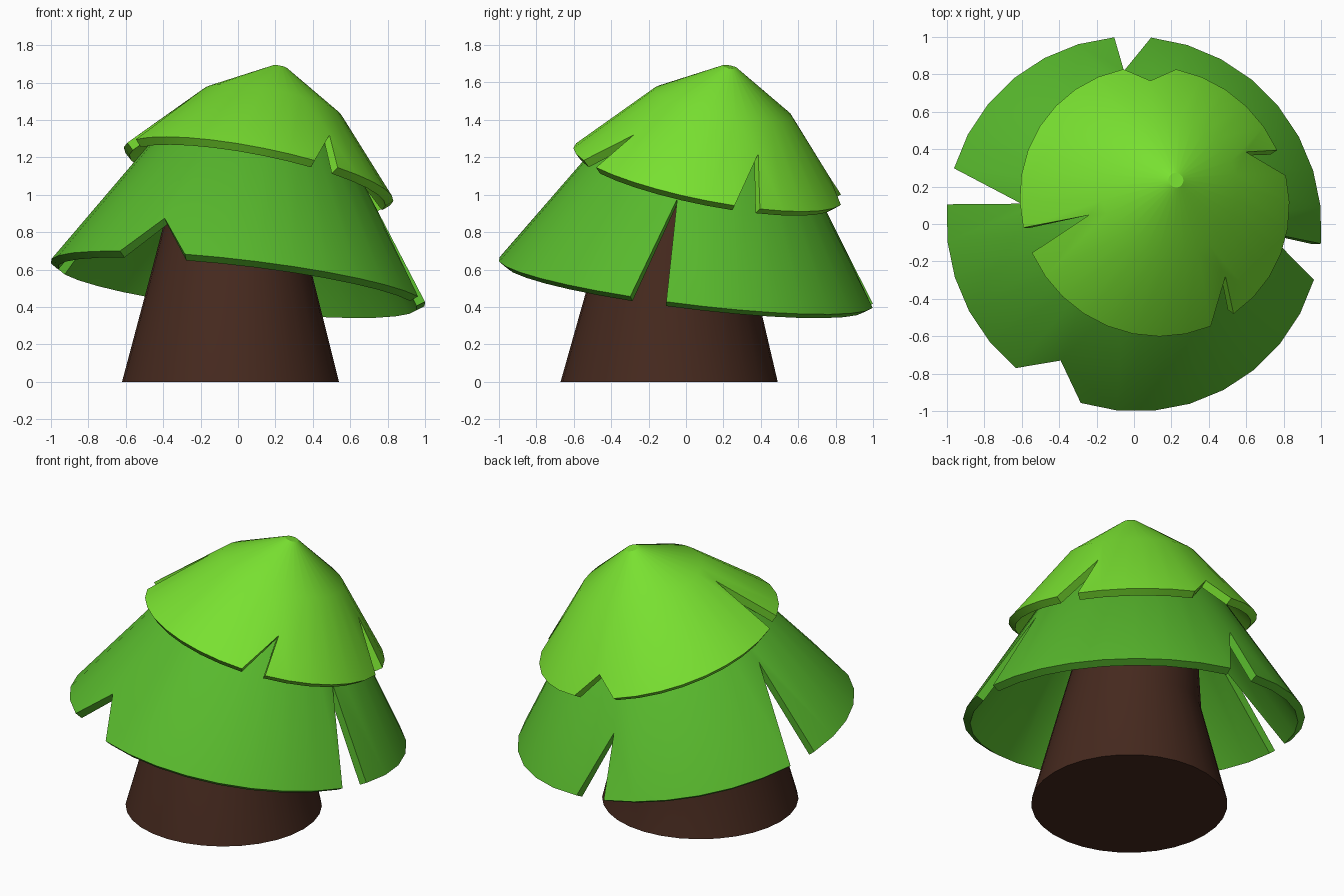
import bpy, bmesh
from math import sin, cos, radians
from mathutils import Vector

if "Cube" in bpy.data.objects:
    bpy.data.objects.remove(bpy.data.objects["Cube"])

SIDES = 32
STEP = 360 / SIDES


def finish(bm, name, color, thickness=0):
    bmesh.ops.recalc_face_normals(bm, faces=bm.faces) if not thickness else None
    mesh = bpy.data.meshes.new(name)
    bm.to_mesh(mesh)
    bm.free()
    obj = bpy.data.objects.new(name, mesh)
    bpy.context.collection.objects.link(obj)
    mat = bpy.data.materials.new(name + "_color")
    mat.diffuse_color = (*color, 1)
    mat.use_nodes = True
    mat.node_tree.nodes["Principled BSDF"].inputs["Base Color"].default_value = mat.diffuse_color
    mesh.materials.append(mat)
    bpy.ops.object.select_all(action='DESELECT')
    bpy.context.view_layer.objects.active = obj
    obj.select_set(True)
    if thickness:
        mod = obj.modifiers.new("thickness", 'SOLIDIFY')
        mod.thickness = thickness
        mod.offset = -1
        bpy.ops.object.modifier_apply(modifier=mod.name)
    bpy.ops.object.shade_smooth_by_angle(angle=radians(30))
    return obj


def canopy(name, origin, axis, profile, start, notches, color):
    """Tilted cone shell; notches = {first side: (side count, tip angle, tip height 0-1)}"""
    bm = bmesh.new()
    axis = Vector(axis).normalized()
    turn = Vector((0, 0, 1)).rotation_difference(axis)

    def point(r, h, deg):
        a = radians(deg)
        return bm.verts.new(Vector(origin) + turn @ Vector((r * cos(a), r * sin(a), h)))

    rings = [[point(r, h, start + STEP * k) for k in range(SIDES)] for r, h in profile]
    rim, top = rings[0], rings[1]
    (r0, h0), (r1, h1) = profile[:2]
    cut, after = set(), {}
    # triangular cuts in the rim
    for k, (span, deg, t) in notches.items():
        tip = point(r0 + (r1 - r0) * t, h0 + (h1 - h0) * t, deg)
        bm.faces.new((rim[k], tip, top[k]))
        for j in range(k, k + span):
            bm.faces.new((tip, top[(j + 1) % SIDES], top[j]))
            cut.add(j)
        after[(k + span) % SIDES] = tip
    # remaining skirt and upper bands
    for k in range(SIDES):
        n = (k + 1) % SIDES
        if k not in cut:
            f = [rim[k], rim[n], top[n], top[k]]
            if k in after:
                f.append(after[k])
            bm.faces.new(f)
        for a, b in zip(rings[1:], rings[2:]):
            bm.faces.new((a[k], a[n], b[n], b[k]))
    bm.faces.new(rings[-1])
    for v in [v for v in bm.verts if not v.link_faces]:
        bm.verts.remove(v)
    return finish(bm, name, color, 0.05)


# trunk: stacked rings, slightly leaning
bm = bmesh.new()
trunk_rings = [(-0.04, -0.09, 0.0, 0.58), (-0.035, -0.075, 0.62, 0.42), (0.0, 0.06, 1.1, 0.33)]
loops = [[bm.verts.new((x + r * cos(radians(STEP * k)), y + r * sin(radians(STEP * k)), z))
          for k in range(SIDES)] for x, y, z, r in trunk_rings]
for a, b in zip(loops, loops[1:]):
    for k in range(SIDES):
        n = (k + 1) % SIDES
        bm.faces.new((a[k], a[n], b[n], b[k]))
bm.faces.new(loops[0][::-1])
bm.faces.new(loops[-1])
finish(bm, "trunk", (0.06, 0.022, 0.013))

# wide lower foliage
canopy("lower_foliage", (0, 0, 0.53), (0.115, 0.125, 1),
       [(1.01, 0), (0.505, 0.76), (0.2, 0.93)], STEP / 2,
       {7: (1, 96.3, 0.44), 14: (1, 176.5, 0.68), 20: (2, 241, 0.27), 30: (1, 350.8, 0.68)},
       (0.098, 0.485, 0.026))

# smaller upper foliage with blunt tip
canopy("upper_foliage", (0.11, 0.12, 1.11), (0.2, 0.2, 1),
       [(0.735, 0), (0.375, 0.395), (0.04, 0.595)], 1,
       {1: (1, 27, 0.63), 7: (2, 92.8, 0.27), 17: (1, 198.8, 0.8), 26: (1, 307.7, 0.5)},
       (0.19, 0.75, 0.03))
